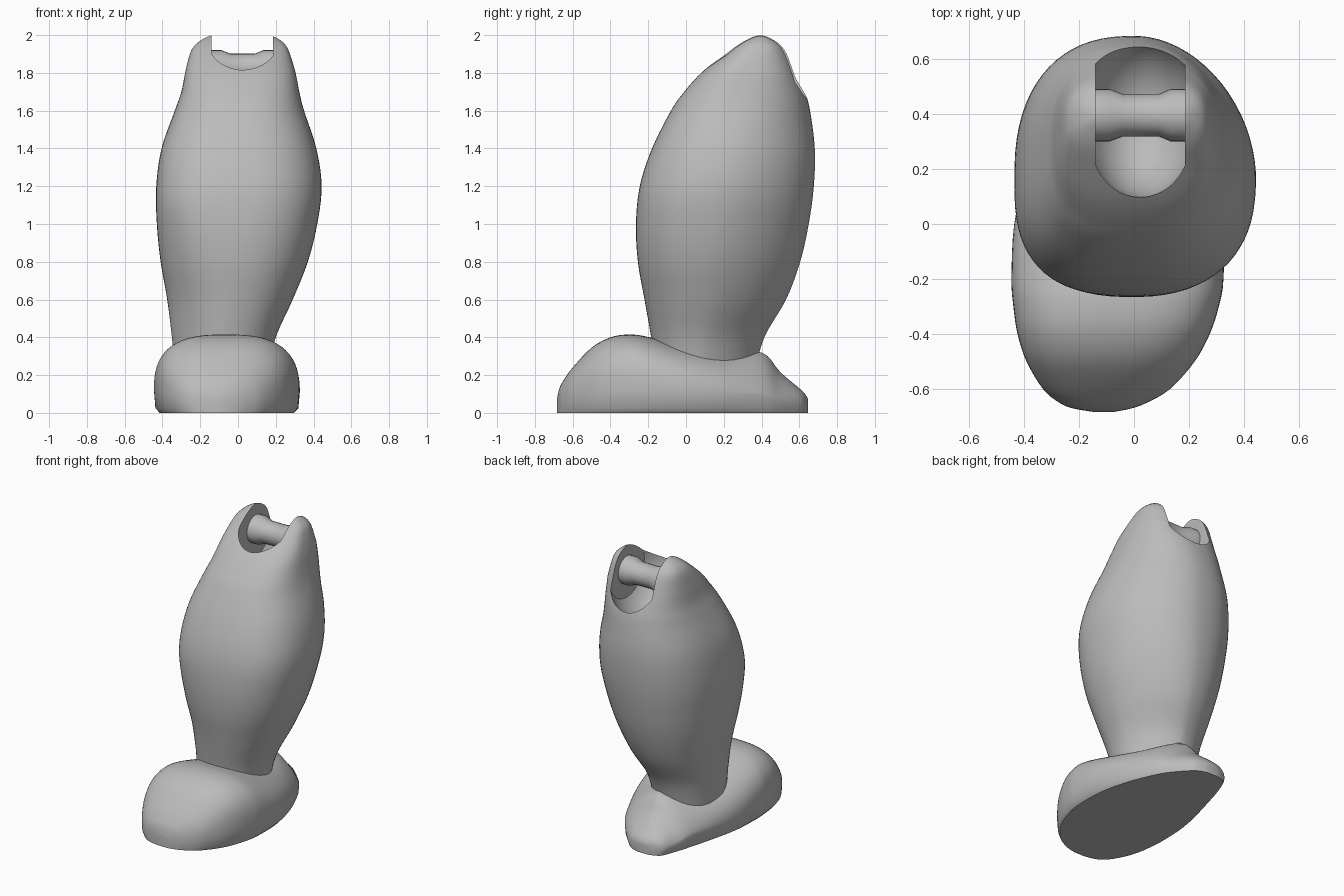
import bpy, bmesh
from math import sin, cos, pi, sqrt

if "Cube" in bpy.data.objects:
    bpy.data.objects.remove(bpy.data.objects["Cube"], do_unlink=True)

grey = bpy.data.materials.new("plain grey")
grey.use_nodes = True
colour = (0.5, 0.5, 0.5, 1)
grey.diffuse_color = colour
grey.node_tree.nodes["Principled BSDF"].inputs["Base Color"].default_value = colour


def power(v, p):
    return abs(v) ** p * (1 if v >= 0 else -1)


def refine(rows, steps):
    """Insert smooth in-between rows between the given section rows."""
    out = []
    for i in range(len(rows) - 1):
        a, b, c = rows[max(i - 1, 0)], rows[i], rows[i + 1]
        d = rows[min(i + 2, len(rows) - 1)]
        for s in range(steps):
            t = s / steps
            out.append([q + t / 2 * (r - p + t * (2*p - 5*q + 4*r - w + t * (3*(q - r) + w - p)))
                        for p, q, r, w in zip(a, b, c, d)])
    return out + [rows[-1]]


def loft(name, rings):
    """Skin a list of closed rings and cap both ends."""
    bm = bmesh.new()
    loops = [[bm.verts.new(p) for p in ring] for ring in rings]
    n = len(loops[0])
    for lo, hi in zip(loops, loops[1:]):
        for i in range(n):
            j = (i + 1) % n
            bm.faces.new((lo[i], lo[j], hi[j], hi[i]))
    bm.faces.new(loops[0])
    bm.faces.new(loops[-1])
    bmesh.ops.recalc_face_normals(bm, faces=bm.faces)
    mesh = bpy.data.meshes.new(name)
    bm.to_mesh(mesh)
    bm.free()
    ob = bpy.data.objects.new(name, mesh)
    bpy.context.collection.objects.link(ob)
    mesh.materials.append(grey)
    return ob


def smooth(ob, angle):
    bpy.ops.object.select_all(action="DESELECT")
    ob.select_set(True)
    bpy.context.view_layer.objects.active = ob
    bpy.ops.object.shade_smooth_by_angle(angle=angle)


def blend(z, *keys):
    """Piecewise linear value over height."""
    for (z0, v0), (z1, v1) in zip(keys, keys[1:]):
        if z <= z1:
            return v0 + (v1 - v0) * max(0, (z - z0) / (z1 - z0))
    return keys[-1][1]


def leg_ring(z, x0, x1, y0, y1, n=72):
    cx, hw, cy = (x0 + x1) / 2, (x1 - x0) / 2, y0 + (y1 - y0) * 0.45
    # Corner fullness: front right is full, back left is lean, the lobes on top are boxy
    front_right = blend(z, (0.4, 1.2), (1.1, 0.72), (2, 0.72))
    back_left = blend(z, (0.4, 1.25), (1.1, 1.08), (1.5, 1.05), (1.8, 0.75))
    others = blend(z, (0.4, 0.9), (1.1, 0.82), (1.6, 0.82), (1.8, 0.75))
    ring = []
    for i in range(n):
        a = 2 * pi * (i + 0.5) / n
        back, left = sin(a) > 0, cos(a) > 0
        e = others if back != left else back_left if back else front_right
        depth = y1 - cy if back else cy - y0
        ring.append((cx + hw * power(cos(a), e), cy + depth * power(sin(a), e), z))
    return ring


def foot_ring(y, x0, x1, top, e, n=40):
    cx, hw, mid = (x0 + x1) / 2, (x1 - x0) / 2, top * 0.3
    ring = [(cx + hw * power(cos(a), e), y, mid + (top - mid) * power(sin(a), e))
            for a in (pi * i / n for i in range(n + 1))]
    rim = min(0.025, mid / 2)
    low = [(-0.98, rim), (-0.92, 0), (0, 0), (0.92, 0), (0.98, rim)]
    return ring + [(cx + hw * s, y, z) for s, z in low]


# Leg: height, left-right extent, front-back extent
leg_rows = [
    (0.2, -0.33, 0.15, -0.16, 0.36), (0.4, -0.35, 0.20, -0.185, 0.415),
    (0.6, -0.375, 0.29, -0.22, 0.53), (0.8, -0.41, 0.37, -0.255, 0.605),
    (1.0, -0.43, 0.42, -0.265, 0.65), (1.2, -0.433, 0.443, -0.245, 0.677),
    (1.4, -0.405, 0.415, -0.18, 0.682), (1.6, -0.335, 0.35, -0.08, 0.657),
    (1.7, -0.3, 0.325, -0.01, 0.63), (1.8, -0.28, 0.305, 0.08, 0.59),
    (1.9, -0.255, 0.275, 0.2, 0.55), (1.95, -0.225, 0.25, 0.265, 0.515),
    (1.985, -0.175, 0.205, 0.325, 0.465), (2.0, -0.135, 0.165, 0.365, 0.425),
]
leg = loft("leg", [leg_ring(*r) for r in refine(leg_rows, 5)])

# Bowl-shaped notch with flat side walls, cut through the top of the leg
hinge_y, hinge_z, wall_l, wall_r = 0.395, 1.825, -0.14, 0.185


def spool(name, stations, n):
    return loft(name, [[(x, hinge_y + r * cos(2 * pi * i / n), hinge_z + r * sin(2 * pi * i / n))
                        for i in range(n)] for x, r in stations])


centre, steps = (wall_l + wall_r) / 2, 20
xs = [wall_l + (wall_r - wall_l) * i / steps for i in range(steps + 1)]
bowl = [(x, 0.298 * sqrt(1 - ((x - centre) / 0.215) ** 2)) for x in xs]
cutter = spool("notch_cutter", bowl, 96)
cutter.hide_render = True
cut = leg.modifiers.new("notch", "BOOLEAN")
cut.operation, cut.solver, cut.object = "DIFFERENCE", "EXACT", cutter
bpy.context.view_layer.objects.active = leg
bpy.ops.object.modifier_apply(modifier=cut.name)
bpy.data.objects.remove(cutter, do_unlink=True)
smooth(leg, 0.6)

# Hinge pin with flared ends
pin = spool("hinge_pin", [(wall_l - 0.02, 0.096), (-0.09, 0.096), (-0.04, 0.077),
                          (0.09, 0.077), (0.135, 0.096), (wall_r + 0.02, 0.096)], 24)
smooth(pin, 0.6)

# Foot: front-back position, left-right extent, height, roundness
foot_rows = [
    (-0.682, -0.15, -0.07, 0.08, 0.8), (-0.67, -0.22, -0.01, 0.13, 0.8),
    (-0.65, -0.27, 0.045, 0.17, 0.8), (-0.6, -0.33, 0.13, 0.24, 0.8),
    (-0.5, -0.39, 0.22, 0.345, 0.75), (-0.4, -0.423, 0.275, 0.4, 0.72),
    (-0.3, -0.438, 0.308, 0.415, 0.72), (-0.2, -0.445, 0.325, 0.402, 0.75),
    (0, -0.435, 0.322, 0.35, 0.85), (0.2, -0.39, 0.275, 0.315, 1.0),
    (0.4, -0.33, 0.19, 0.32, 1.4), (0.5, -0.295, 0.125, 0.215, 1.3),
    (0.6, -0.25, 0.03, 0.13, 0.9), (0.63, -0.21, -0.02, 0.1, 0.8),
    (0.645, -0.16, -0.07, 0.075, 0.8),
]
foot = loft("foot", [foot_ring(*r) for r in refine(foot_rows, 4)])
smooth(foot, 0.8)
